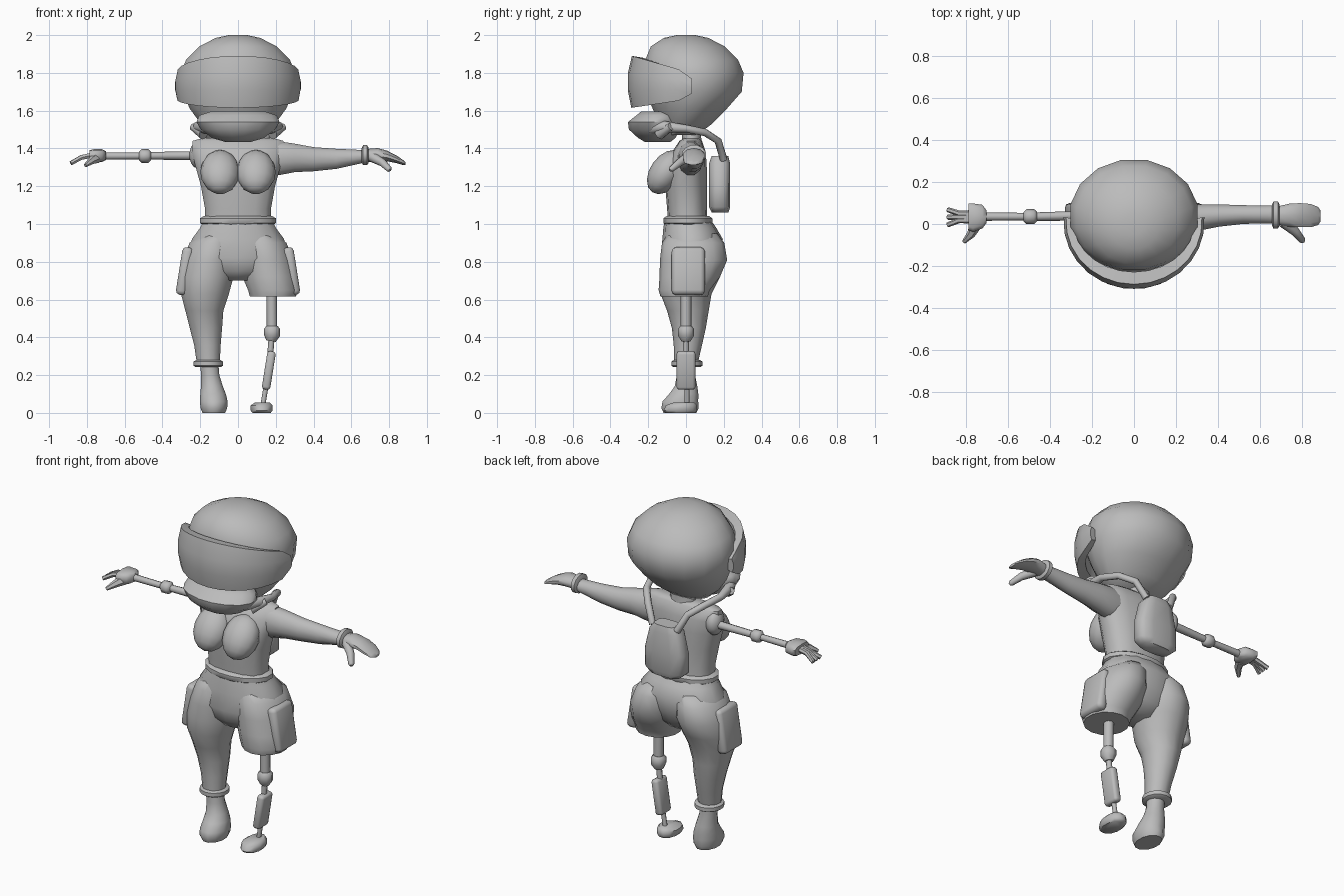
import bpy, bmesh, math
from mathutils import Vector, Matrix

grey = bpy.data.materials.new("plain grey")
grey.diffuse_color = (0.5, 0.5, 0.5, 1)


def finish(name, bm, angle=50):
    bmesh.ops.recalc_face_normals(bm, faces=bm.faces)
    me = bpy.data.meshes.new(name)
    bm.to_mesh(me)
    bm.free()
    me.materials.append(grey)
    ob = bpy.data.objects.new(name, me)
    bpy.context.collection.objects.link(ob)
    bpy.ops.object.select_all(action='DESELECT')
    ob.select_set(True)
    bpy.context.view_layer.objects.active = ob
    bpy.ops.object.shade_smooth_by_angle(angle=math.radians(angle))
    return ob


def skin(name, rings, angle=50):
    """Join rings of points with quads and cap both ends."""
    bm = bmesh.new()
    vs = [[bm.verts.new(p) for p in r] for r in rings]
    n = len(vs[0])
    for a, b in zip(vs, vs[1:]):
        for i in range(n):
            bm.faces.new((a[i], a[(i + 1) % n], b[(i + 1) % n], b[i]))
    bm.faces.new(vs[0])
    bm.faces.new(vs[-1])
    return finish(name, bm, angle)


def loft(name, rings, axis='z', n=14, p=2.0, angle=50):
    """Rings: z,cx,cy,rx,ry (axis z) or x,cy,cz,ry,rz (axis x)."""
    out = []
    for s, c1, c2, r1, r2 in rings:
        ring = []
        for i in range(n):
            a = 2 * math.pi * (i + .5) / n
            u, v = math.cos(a), math.sin(a)
            u = c1 + r1 * math.copysign(abs(u) ** (2 / p), u)
            v = c2 + r2 * math.copysign(abs(v) ** (2 / p), v)
            ring.append((u, v, s) if axis == 'z' else (s, u, v))
        out.append(ring)
    return skin(name, out, angle)


def tube(name, path, radii, n=8):
    pts = [Vector(p) for p in path]
    out = []
    for i, p in enumerate(pts):
        d = (pts[min(i + 1, len(pts) - 1)] - pts[max(i - 1, 0)]).normalized()
        side = d.cross(Vector((0, 0, 1)) if abs(d.z) < .9 else Vector((0, 1, 0))).normalized()
        up = side.cross(d)
        out.append([p + radii[i] * (side * math.cos(2 * math.pi * k / n) + up * math.sin(2 * math.pi * k / n))
                    for k in range(n)])
    return skin(name, out)


def ball(name, loc, size, tilt=0, u=14, v=9):
    bm = bmesh.new()
    m = Matrix.Translation(loc) @ Matrix.Rotation(tilt, 4, 'X') @ Matrix.Diagonal((*size, 1))
    bmesh.ops.create_uvsphere(bm, u_segments=u, v_segments=v, radius=1, matrix=m)
    return finish(name, bm)


def block(name, loc, size, tilt=0, bevel=.02):
    bm = bmesh.new()
    bmesh.ops.create_cube(bm, size=1, matrix=Matrix.Diagonal((*size, 1)))
    bmesh.ops.bevel(bm, geom=bm.edges[:], offset=bevel, segments=2, affect='EDGES', profile=.5)
    bmesh.ops.transform(bm, verts=bm.verts, matrix=Matrix.Translation(loc) @ Matrix.Rotation(tilt, 4, 'Y'))
    return finish(name, bm)


# Head
loft("head", [(1.47, 0, -.03, .13, .09), (1.53, 0, 0, .20, .14), (1.61, 0, .02, .26, .20),
              (1.70, 0, .04, .30, .26), (1.80, 0, .04, .308, .27), (1.87, 0, .03, .28, .25),
              (1.94, 0, .01, .21, .20), (1.985, 0, 0, .12, .12), (2.0, 0, 0, .05, .05)], n=16)

# Visor wrapped round the front of the head
cols = []
for i in range(15):
    a = math.radians(-94 + 188 * i / 14)
    k = 1 - math.cos(a)
    top, bot = 1.89 - .085 * k, 1.615 + .045 * k
    if i in (0, 14):
        top, bot = 1.77, 1.69
    prof = [(.74, top - .01), (.93, top), (1, (top * 2 + bot) / 3), (1, (top + 2 * bot) / 3), (.94, bot), (.74, bot + .01)]
    cols.append([(.335 * f ** .5 * math.sin(a), -.308 * f * math.cos(a) + .01 * k, z) for f, z in prof])
skin("visor", cols, 45)

# Breathing mask with a hose on each side
loft("mask", [(1.435, 0, -.15, .07, .07), (1.455, 0, -.155, .14, .10), (1.50, 0, -.165, .20, .14),
              (1.54, 0, -.165, .224, .145), (1.575, 0, -.15, .21, .115), (1.595, 0, -.15, .15, .09)], n=16)
for s, side in ((1, "left"), (-1, "right")):
    tube(side + "_hose", [(s * .16, -.18, 1.51), (s * .21, -.11, 1.515), (s * .225, 0, 1.505), (s * .19, .10, 1.485),
                          (s * .13, .17, 1.44), (s * .08, .20, 1.34)], [.035, .03, .02, .02, .02, .02])
    tube(side + "_hose_fitting", [(s * .18, -.14, 1.48), (s * .24, -.08, 1.515)], [.035, .02])

# Backpack
loft("backpack", [(1.06, 0, .18, .095, .045), (1.09, 0, .178, .13, .057), (1.20, 0, .178, .13, .057),
                  (1.32, 0, .178, .10, .057), (1.36, 0, .18, .07, .045)], n=12, p=3.2)

# Neck, torso and bust
loft("neck", [(1.40, 0, .03, .10, .06), (1.46, 0, .03, .075, .05), (1.56, 0, .03, .08, .06)], n=10)
loft("torso", [(1.0, 0, .01, .18, .105), (1.08, 0, .005, .178, .105), (1.2, 0, 0, .20, .11),
               (1.3, 0, 0, .228, .11), (1.38, 0, .015, .25, .09), (1.44, 0, .025, .245, .06),
               (1.455, 0, .03, .19, .04)], p=2.5)
for s, side in ((1, "left"), (-1, "right")):
    ball(side + "_bust", (s * .095, -.105, 1.275), (.105, .085, .13), math.radians(-35), 12, 8)

# Hem at the waist
loft("waist_hem", [(.995, 0, .01, .19, .12), (1.005, 0, .01, .205, .132), (1.03, 0, .01, .205, .132),
                   (1.042, 0, .01, .185, .115)], n=16)

# Trousers: hips, long right leg, short left leg
loft("trouser_hips", [(.70, 0, .01, .10, .08), (.75, 0, .015, .20, .13), (.82, 0, .02, .265, .155),
                      (.92, 0, .035, .25, .16), (.98, 0, .02, .205, .14), (1.02, 0, .01, .185, .122)], p=2.2)
thigh = [(.95, .10, .035, .10, .13), (.90, .13, .038, .13, .165), (.81, .15, .04, .145, .178),
         (.72, .165, .02, .145, .16)]
loft("left_short_trouser_leg", thigh + [(.65, .185, -.01, .135, .135), (.615, .185, -.01, .125, .125)])
right = [(z, -x, y, rx, ry) for z, x, y, rx, ry in thigh]
loft("right_trouser_leg", right + [(.63, -.175, .0, .13, .135), (.54, -.178, .01, .103, .11),
                                   (.45, -.17, .015, .088, .09), (.36, -.162, .01, .072, .075), (.26, -.157, 0, .062, .062)])
for s, side in ((1, "left"), (-1, "right")):
    block(side + "_pocket", (s * .282, .012, .75), (.06, .175, .255), s * -math.radians(9), .022)

# Right cuff and boot
loft("trouser_cuff", [(.242, -.157, .005, .068, .07), (.25, -.157, .005, .08, .083), (.272, -.157, .005, .08, .083),
                      (.28, -.157, .005, .065, .068)])
loft("boot", [(0, -.128, -.032, .062, .09), (.025, -.128, -.032, .073, .102), (.06, -.128, -.03, .076, .098),
              (.10, -.132, -.012, .07, .08), (.14, -.138, .0, .06, .062), (.20, -.147, .0, .05, .05),
              (.26, -.152, 0, .05, .05)], n=12)

# Artificial left leg
tube("leg_socket_tube", [(.178, 0, .64), (.18, 0, .44)], [.028, .028])
tube("knee_joint", [(.18, 0, .46), (.18, 0, .445), (.18, 0, .41), (.175, 0, .38)], [.03, .043, .043, .025])
tube("upper_shin_rod", [(.178, 0, .40), (.17, 0, .30)], [.016, .016])
block("shin_shell", (.163, 0, .225), (.045, .10, .205), math.radians(9), .015)
tube("ankle_rod", [(.15, .005, .15), (.13, .005, .03)], [.013, .013])
loft("artificial_foot", [(0, .125, -.03, .05, .08), (.012, .125, -.03, .06, .092), (.04, .125, -.025, .06, .085),
                         (.056, .13, -.01, .04, .055)], n=12)

# Left sleeve, cuff and gloved hand
loft("left_sleeve", [(.12, .02, 1.35, .06, .09), (.22, .025, 1.348, .07, .092), (.30, .03, 1.35, .066, .078),
                     (.40, .04, 1.343, .055, .066), (.52, .045, 1.345, .046, .055), (.60, .045, 1.352, .044, .044),
                     (.67, .045, 1.358, .045, .034)], axis='x', n=12)
loft("left_cuff", [(.655, .042, 1.363, .05, .04), (.662, .042, 1.365, .066, .054), (.684, .042, 1.365, .066, .054),
                   (.692, .042, 1.363, .05, .04)], axis='x', n=12)
loft("left_hand", [(.68, .04, 1.362, .045, .035), (.74, .042, 1.368, .058, .034), (.79, .042, 1.36, .06, .028),
                   (.84, .04, 1.342, .058, .02), (.875, .038, 1.325, .045, .013), (.887, .038, 1.32, .025, .008)],
     axis='x', n=10)
tube("left_thumb", [(.71, .01, 1.355), (.765, -.035, 1.325), (.80, -.078, 1.29), (.805, -.085, 1.285)],
     [.028, .022, .016, .008])

# Artificial right arm
ball("right_shoulder_cap", (-.215, .035, 1.365), (.045, .06, .07), 0, 10, 7)
tube("upper_arm_rod", [(-.2, .04, 1.362), (-.47, .035, 1.361)], [.024, .02])
tube("elbow_joint", [(-.46, .035, 1.36), (-.475, .035, 1.36), (-.51, .035, 1.36), (-.525, .035, 1.36)],
     [.022, .036, .036, .022])
tube("forearm_rod", [(-.51, .035, 1.36), (-.72, .035, 1.36)], [.018, .02])
loft("artificial_palm", [(-.70, .035, 1.362, .03, .024), (-.72, .035, 1.362, .058, .034), (-.765, .03, 1.36, .07, .036),
                         (-.787, .035, 1.362, .065, .028)], axis='x', n=10, p=3)
for y0, y1 in ((.05, .068), (.034, .032), (.018, -.004)):
    tube("artificial_finger", [(-.77, y0, 1.365), (-.83, y0, 1.352), (-.885, y1, 1.322)], [.016, .014, .012], 6)
tube("artificial_thumb", [(-.75, .0, 1.35), (-.775, -.05, 1.335), (-.808, -.085, 1.31)], [.03, .02, .01], 6)
